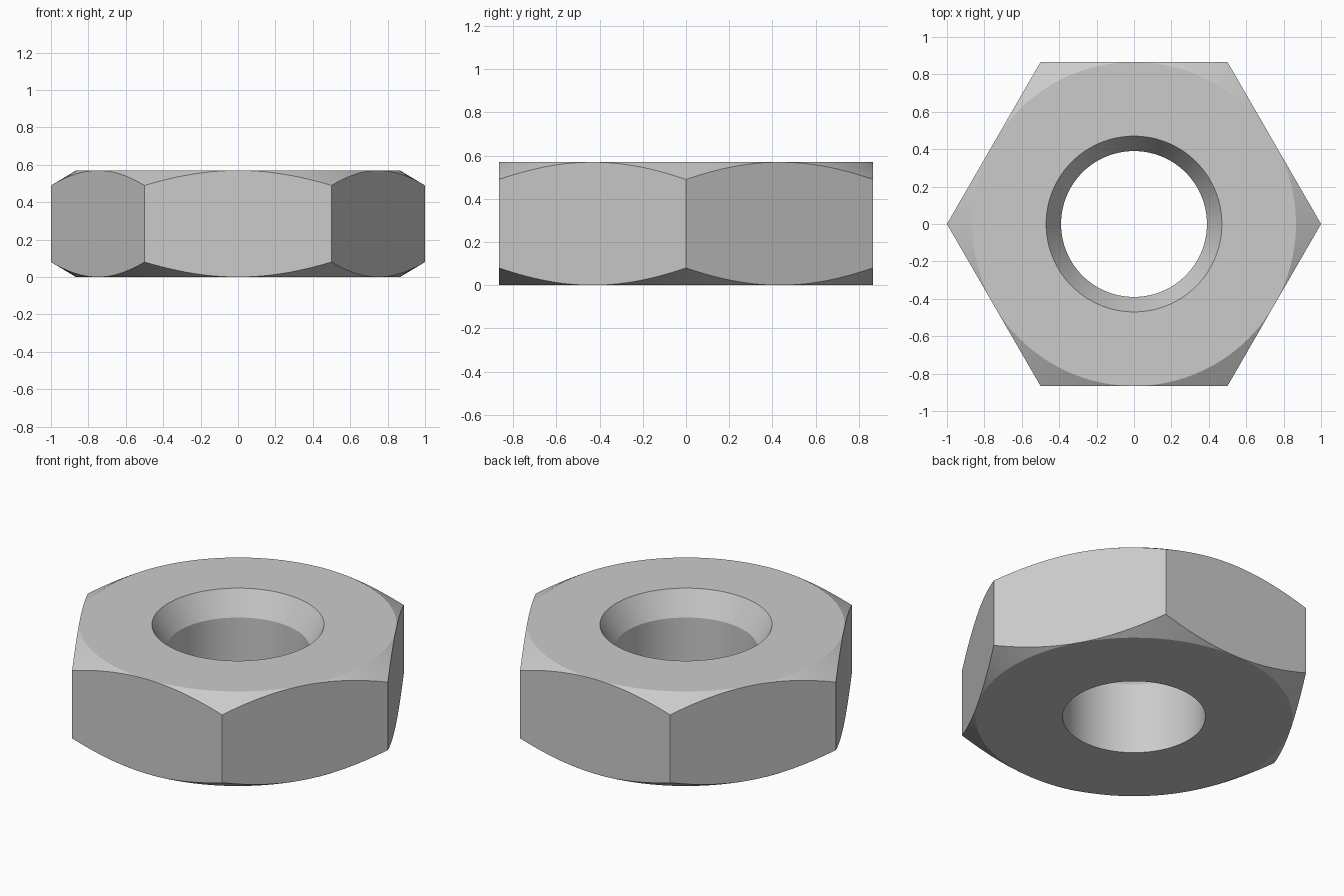
import bpy, bmesh
from math import cos, sin, pi, radians

cube = bpy.data.objects.get("Cube")
if cube:
    bpy.data.objects.remove(cube, do_unlink=True)

HEIGHT = 0.57
APOTHEM = cos(pi / 6)      # distance from the axis to each flat
BORE, MOUTH = 0.39, 0.47   # hole radius, widened radius at the top
MOUTH_DEPTH = 0.14
CHAMFER_SLOPE = 0.6
SEGMENTS = 120


def section(angle):
    """Closed (radius, z) cross-section of the nut at one angle."""
    edge = APOTHEM / cos(angle % (pi / 3) - pi / 6)
    drop = (edge - APOTHEM) * CHAMFER_SLOPE
    return [(BORE, 0), (APOTHEM, 0), (edge, drop), (edge, HEIGHT - drop),
            (APOTHEM, HEIGHT), (MOUTH, HEIGHT), (BORE, HEIGHT - MOUTH_DEPTH)]


# Sweep the section around the axis
bm = bmesh.new()
rings = []
for i in range(SEGMENTS):
    a = 2 * pi * i / SEGMENTS
    rings.append([bm.verts.new((r * cos(a), r * sin(a), z)) for r, z in section(a)])
for i, ring in enumerate(rings):
    after = rings[(i + 1) % SEGMENTS]
    for j in range(len(ring)):
        k = (j + 1) % len(ring)
        bm.faces.new((ring[j], after[j], after[k], ring[k]))

# The chamfer shrinks to a point in the middle of each flat
bmesh.ops.remove_doubles(bm, verts=bm.verts, dist=0.00001)
bmesh.ops.recalc_face_normals(bm, faces=bm.faces)
mesh = bpy.data.meshes.new("hex_nut")
bm.to_mesh(mesh)
bm.free()
nut = bpy.data.objects.new("hex_nut", mesh)
bpy.context.collection.objects.link(nut)

# Plain grey metal
grey = bpy.data.materials.new("grey_metal")
grey.use_nodes = True
colour = (0.6, 0.6, 0.6, 1)
grey.diffuse_color = colour
grey.node_tree.nodes["Principled BSDF"].inputs["Base Color"].default_value = colour
mesh.materials.append(grey)

# Smooth bore and chamfers, crisp edges
bpy.ops.object.select_all(action="DESELECT")
nut.select_set(True)
bpy.context.view_layer.objects.active = nut
bpy.ops.object.shade_smooth_by_angle(angle=radians(25))
